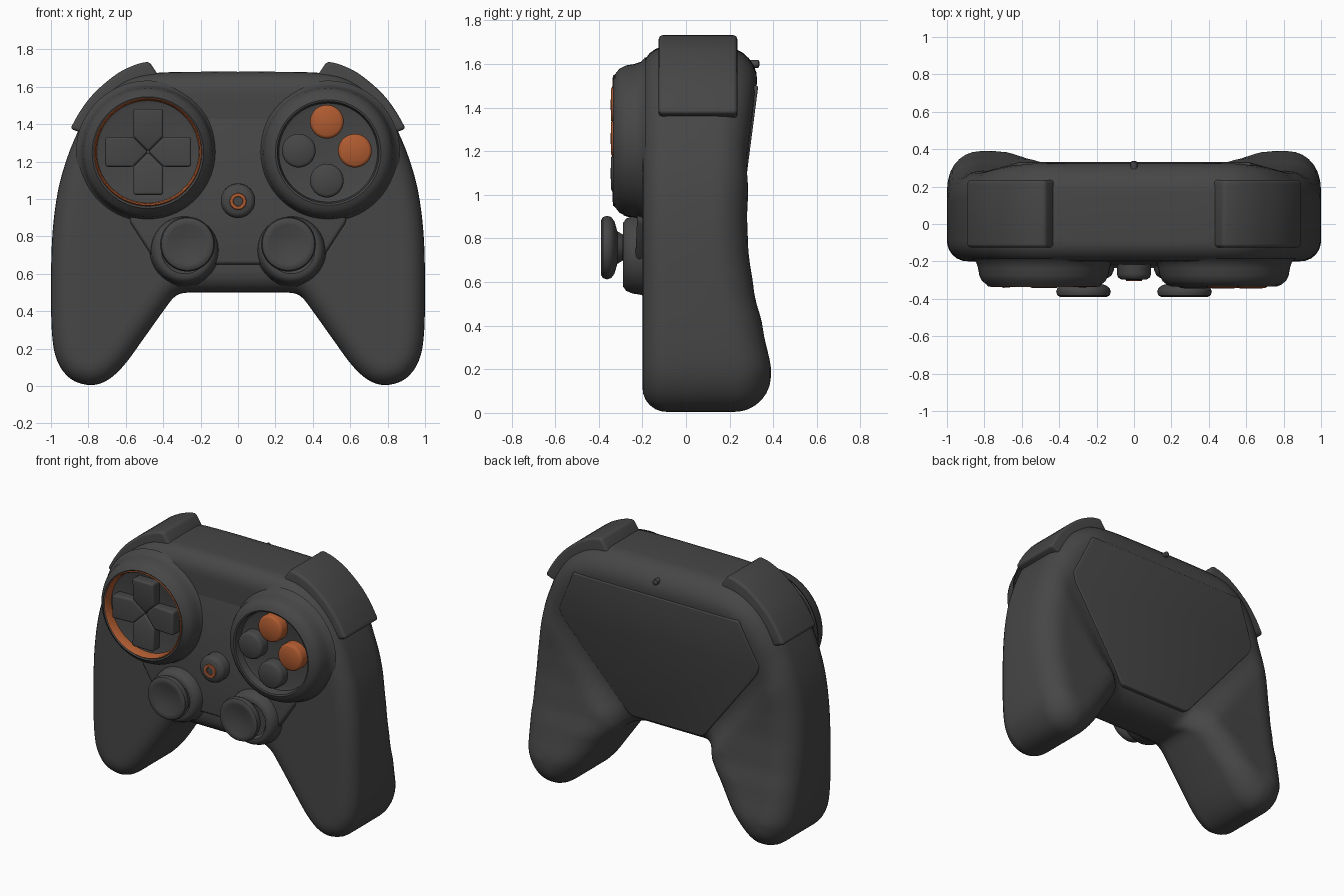
import bpy, bmesh, math
from mathutils import Vector
from mathutils.geometry import delaunay_2d_cdt

if "Cube" in bpy.data.objects:
    bpy.data.objects.remove(bpy.data.objects["Cube"])


def material(name, rgb):
    m = bpy.data.materials.new(name)
    m.diffuse_color = (*rgb, 1)
    m.use_nodes = True
    m.node_tree.nodes["Principled BSDF"].inputs["Base Color"].default_value = m.diffuse_color
    return m


GREY = material("charcoal grey", (0.062, 0.062, 0.062))
ORANGE = material("burnt orange", (0.43, 0.105, 0.03))


def finish(name, bm, mat, angle=40):
    bmesh.ops.recalc_face_normals(bm, faces=bm.faces)
    me = bpy.data.meshes.new(name)
    bm.to_mesh(me)
    bm.free()
    me.materials.append(mat)
    ob = bpy.data.objects.new(name, me)
    bpy.context.collection.objects.link(ob)
    bpy.ops.object.select_all(action='DESELECT')
    ob.select_set(True)
    bpy.context.view_layer.objects.active = ob
    bpy.ops.object.shade_smooth_by_angle(angle=math.radians(angle))
    return ob


def lathe(name, cx, cz, profile, mat=GREY, segs=56):
    """Revolve (radius, y) points around a front-facing axis."""
    bm = bmesh.new()
    vs = [bm.verts.new((cx + r, y, cz)) for r, y in profile]
    es = [bm.edges.new(p) for p in zip(vs, vs[1:])]
    bmesh.ops.spin(bm, geom=vs + es, cent=(cx, 0, cz), axis=(0, 1, 0),
                   angle=math.tau, steps=segs, use_merge=False)
    bmesh.ops.remove_doubles(bm, verts=bm.verts, dist=1e-5)
    return finish(name, bm, mat)


def prism(name, pts, front, back, bevel, mat=GREY):
    """Extrude an (x, z) outline between two depth functions, rounding hard edges."""
    bm = bmesh.new()
    f = [bm.verts.new((x, front(x, z), z)) for x, z in pts]
    b = [bm.verts.new((x, back(x, z), z)) for x, z in pts]
    bm.faces.new(f)
    bm.faces.new(b[::-1])
    n = len(pts)
    for i in range(n):
        bm.faces.new((f[i], b[i], b[(i + 1) % n], f[(i + 1) % n]))
    bmesh.ops.recalc_face_normals(bm, faces=bm.faces)
    hard = [e for e in bm.edges if e.calc_face_angle(0) > math.radians(32)]
    bmesh.ops.bevel(bm, geom=hard, offset=bevel, segments=4, profile=0.5,
                    affect='EDGES', clamp_overlap=True)
    return finish(name, bm, mat)


def smooth_path(pts, steps):
    """Catmull-Rom curve through 2D points."""
    p = [Vector(q) for q in pts]
    p = [2 * p[0] - p[1]] + p + [2 * p[-1] - p[-2]]
    out = []
    for a, b, c, d in zip(p, p[1:], p[2:], p[3:]):
        for k in range(steps):
            t = k / steps
            out.append(0.5 * (2 * b + (c - a) * t + (2 * a - 5 * b + 4 * c - d) * t * t
                              + (3 * b - a - 3 * c + d) * t ** 3))
    return out + [p[-2]]


def mirrored(pts):
    return pts + [(-x, z) for x, z in reversed(pts)]


# Body outline, right half from top centre to bottom centre
half = smooth_path([(0, 1.68), (.2, 1.68), (.42, 1.675), (.55, 1.655), (.65, 1.605), (.74, 1.53),
                    (.81, 1.44), (.865, 1.34), (.92, 1.2), (.965, 1.03), (.993, .8), (1, .5),
                    (.992, .25), (.96, .12), (.89, .035), (.79, .005), (.7, .03), (.61, .11),
                    (.5, .26), (.4, .4), (.34, .475), (.28, .498), (.14, .5), (0, .5)], 5)
outline = half + [Vector((-p.x, p.y)) for p in half[-2:0:-1]]
N = len(outline)
segments = [(a.x, a.y, b.x - a.x, b.y - a.y) for a, b in zip(outline, outline[1:] + outline[:1])]


def edge_distance(x, z):
    best = 9
    for ax, az, dx, dz in segments:
        t = max(0, min(1, ((x - ax) * dx + (z - az) * dz) / (dx * dx + dz * dz)))
        best = min(best, (x - ax - t * dx) ** 2 + (z - az - t * dz) ** 2)
    return math.sqrt(best)


def inside(x, z):
    hit = False
    for ax, az, dx, dz in segments:
        if (az > z) != (az + dz > z) and x < ax + dx * (z - az) / dz:
            hit = not hit
    return hit


def rounding(d, r):
    k = max(0, 1 - d / r)
    return r * (1 - math.sqrt(max(0, 1 - k * k)))


def plate_depth(x, z):
    return min(.328, .2 + .13 * (z - .55))


GRIP = [(0, .385), (.2, .39), (.4, .35), (.55, .312), (.75, .285), (.9, .28),
        (1.1, .29), (1.3, .31), (1.5, .328), (1.8, .328)]


def grip_depth(z):
    for (z0, y0), (z1, y1) in zip(GRIP, GRIP[1:]):
        if z <= z1:
            t = max(0, (z - z0) / (z1 - z0))
            t = .5 * t + .5 * t * t * (3 - 2 * t)
            return y0 + (y1 - y0) * t
    return .328


def back_depth(x, z):
    # flat middle blending into swollen grips across the slanted plate edge
    s = ((abs(x) - .27) * .62 - (z - .58) * .5) / .7965
    t = max(0, min(1, s / .16))
    t = t * t * (3 - 2 * t)
    return plate_depth(x, z) * (1 - t) + grip_depth(z) * t


# Body: rings of points near the edge plus an inner grid, used for front and back
points = list(outline)
for d in (.003, .012, .03, .055, .085, .12, .16):
    for i in range(N):
        t = (outline[(i + 1) % N] - outline[i - 1]).normalized()
        q = outline[i] + Vector((t.y, -t.x)) * d
        if edge_distance(*q) > d * .96 and inside(*q):
            points.append(q)
for i in range(-20, 21):
    for k in range(35):
        q = Vector((i * .05, k * .05))
        if inside(*q) and edge_distance(*q) > .18:
            points.append(q)
cv, _, cf, *_ = delaunay_2d_cdt(points, [(i, (i + 1) % N) for i in range(N)], [], 1, 1e-5)
bm = bmesh.new()
front, back = [], []
for p in cv:
    d = edge_distance(p.x, p.y)
    front.append(bm.verts.new((p.x, -.2 + rounding(d, .11), p.y)))
    back.append(bm.verts.new((p.x, back_depth(p.x, p.y) - rounding(d, .16), p.y)))
for f in cf:
    bm.faces.new([front[i] for i in f])
    bm.faces.new([back[i] for i in reversed(f)])
use = {}
for f in cf:
    for a, b in zip(f, f[1:] + f[:1]):
        use.setdefault(frozenset((a, b)), []).append((a, b))
for (a, b), *more in use.values():
    if not more:
        bm.faces.new((front[b], front[a], back[a], back[b]))
finish("body", bm, GREY, 60)

# Flat plate on the back and sloping panel on the front
prism("back_plate", mirrored([(.26, .58), (.29, .6), (.73, 1.15), (.75, 1.21), (.62, 1.5)]),
      lambda x, z: .1, lambda x, z: plate_depth(x, z) + .008, .008)
prism("front_panel", mirrored([(.4, .65), (.45, .68), (.58, .88), (.55, 1.1), (.25, 1.45)]),
      lambda x, z: -.235 + .045 * (z - .65), lambda x, z: -.1, .02)
lathe("back_pin", 0, 1.6, [(.018, .28), (.018, .332), (.01, .336), (0, .336)], segs=16)

for s, side in ((-1, "left"), (1, "right")):
    # Shoulder button wrapping the top corner
    arc = smooth_path([(.475, 1.735), (.55, 1.717), (.65, 1.667), (.765, 1.57),
                       (.84, 1.475), (.897, 1.375)], 4)
    pts = [(.395, 1.6), (.435, 1.675)] + [tuple(p) for p in arc] + [(.8, 1.34), (.65, 1.5)]
    prism(side + "_shoulder", [(s * x, z) for x, z in pts],
          lambda x, z: -.125, lambda x, z: .235, .045)
    # Round housing with a sunken well
    w = .288 if s < 0 else .272
    lathe(side + "_housing", s * .482, 1.248,
          [(.385, -.185), (.362, -.205), (.352, -.235), (.345, -.275), (.33, -.305), (.305, -.325),
           (w + .01, -.334), (w, -.33), (w - .008, -.28), (w - .03, -.273), (0, -.273)])
    # Thumbstick base and cap
    lathe(side + "_stick_base", s * .285, .725,
          [(.195, -.17), (.183, -.21), (.178, -.245), (.165, -.275), (.145, -.289),
           (.125, -.288), (.11, -.27), (0, -.262)])
    lathe(side + "_stick_cap", s * .27, .758,
          [(.075, -.25), (.06, -.29), (.075, -.315), (.12, -.328), (.14, -.343), (.146, -.362),
           (.14, -.381), (.125, -.39), (.105, -.387), (.06, -.375), (0, -.37)])

# Direction pad: four pointed arms sinking towards the middle, with an orange ring
lathe("direction_pad_ring", -.482, 1.252,
      [(.292, -.325), (.285, -.338), (.278, -.33), (.273, -.27)], ORANGE)
for i in range(4):
    c, s = round(math.cos(i * math.pi / 2)), round(math.sin(i * math.pi / 2))
    arm = [(0, 0), (.08, -.08), (.23, -.08), (.23, .08), (.08, .08)]
    prism("direction_pad_arm", [(-.48 + x * c - z * s, 1.252 + x * s + z * c) for x, z in arm],
          lambda x, z: -.312 - min(.03, .25 * max(abs(x + .48), abs(z - 1.252))),
          lambda x, z: -.25, .014)

# Four face buttons, top and right ones orange
for x, z, mat in ((0, .17, ORANGE), (.15, .015, ORANGE), (-.15, .015, GREY), (0, -.145, GREY)):
    lathe("face_button", .475 + x, 1.243 + z,
          [(.09, -.25), (.09, -.325), (.086, -.336), (.074, -.343), (0, -.346)], mat, 40)

# Centre button with orange ring
lathe("centre_button", 0, .99, [(.1, -.19), (.09, -.225), (.092, -.265), (.085, -.285),
                                (.068, -.297), (0, -.3)], segs=40)
lathe("centre_button_ring", 0, .987, [(.046, -.295), (.042, -.304), (.027, -.304), (.023, -.295)],
      ORANGE, 40)
